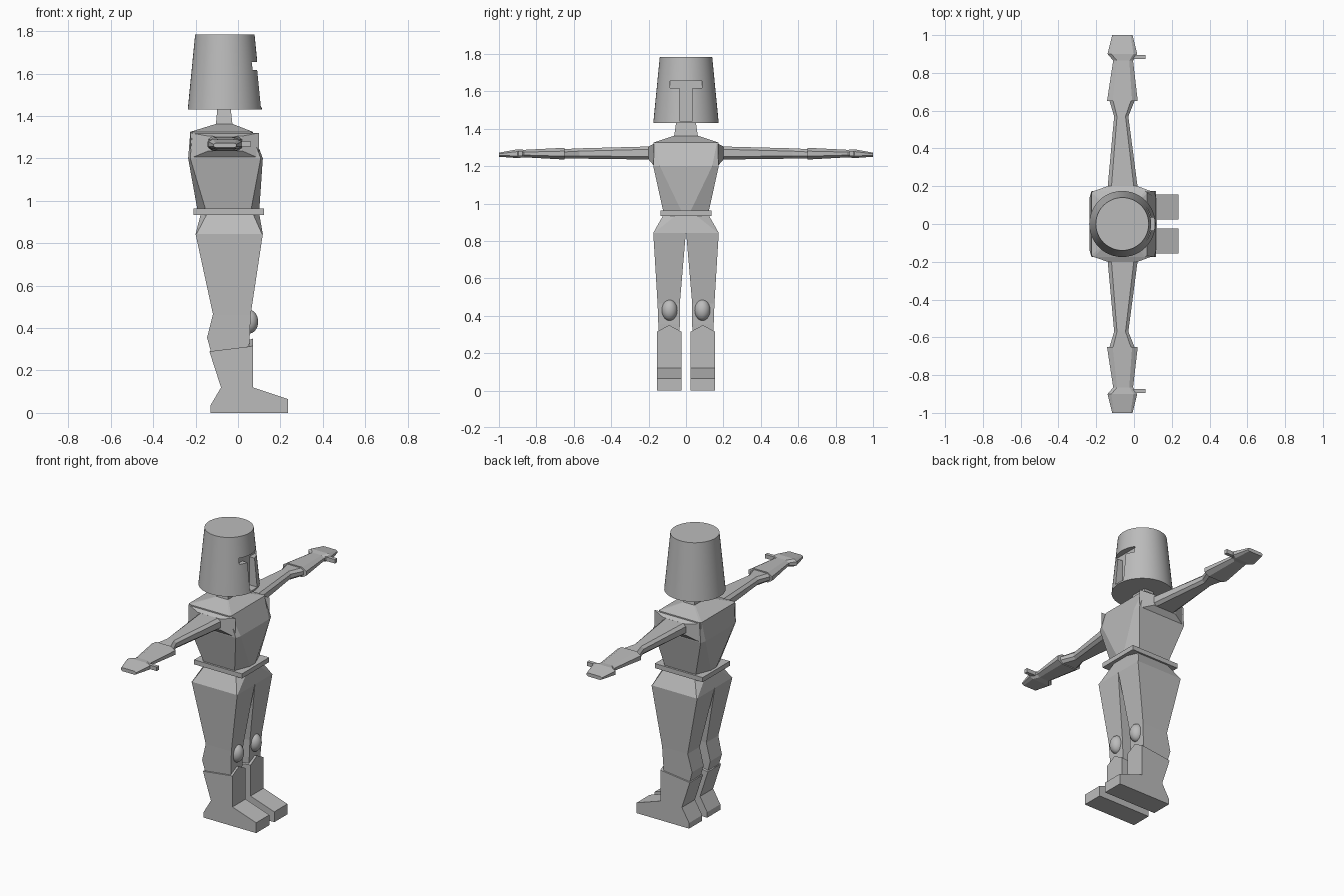
import bpy
import bmesh
from mathutils import Vector

default_cube = bpy.data.objects.get("Cube")
if default_cube:
    bpy.data.objects.remove(default_cube, do_unlink=True)

grey = bpy.data.materials.new("plain_grey")
grey.use_nodes = True
GREY_COLOUR = (0.5, 0.5, 0.5, 1)
grey.diffuse_color = GREY_COLOUR
grey.node_tree.nodes["Principled BSDF"].inputs["Base Color"].default_value = GREY_COLOUR


def finish(name, bm):
    """Clean a bmesh and turn it into a grey object."""
    bmesh.ops.remove_doubles(bm, verts=bm.verts, dist=0.0005)
    bmesh.ops.recalc_face_normals(bm, faces=bm.faces)
    mesh = bpy.data.meshes.new(name)
    bm.to_mesh(mesh)
    bm.free()
    mesh.materials.append(grey)
    obj = bpy.data.objects.new(name, mesh)
    bpy.context.collection.objects.link(obj)
    return obj


def loft(name, rings):
    """Join matching rings of points into a closed solid."""
    bm = bmesh.new()
    loops = [[bm.verts.new(point) for point in ring] for ring in rings]
    for lower, upper in zip(loops, loops[1:]):
        for i in range(len(lower)):
            j = (i + 1) % len(lower)
            bm.faces.new((lower[i], lower[j], upper[j], upper[i]))
    bm.faces.new(loops[0])
    bm.faces.new(loops[-1])
    return finish(name, bm)


def outline(a_min, a_max, b_min, b_max, cut_a=0, cut_b=0):
    """Rectangle with cut corners, as pairs of coordinates."""
    if not cut_a:
        return [(a_min, b_min), (a_max, b_min), (a_max, b_max), (a_min, b_max)]
    return [(a_min + cut_a, b_min), (a_max - cut_a, b_min),
            (a_max, b_min + cut_b), (a_max, b_max - cut_b),
            (a_max - cut_a, b_max), (a_min + cut_a, b_max),
            (a_min, b_max - cut_b), (a_min, b_min + cut_b)]


def level(z, *shape, side=1):
    """Horizontal ring at height z."""
    return [(x, y * side, z) for x, y in outline(*shape)]


def slice_y(y, *shape):
    """Upright ring across an arm at distance y."""
    return [(x, y, z) for x, z in outline(*shape)]


def box(name, low, high):
    return loft(name, [level(z, low[0], high[0], low[1], high[1])
                       for z in (low[2], high[2])])


# Helmet: tapered bucket with a T-shaped recess
bm = bmesh.new()
bmesh.ops.create_cone(bm, cap_ends=True, segments=48, radius1=0.175,
                      radius2=0.14, depth=0.355)
bmesh.ops.translate(bm, verts=bm.verts, vec=Vector((-0.062, 0, 1.607)))
helmet = finish("helmet", bm)
bpy.context.view_layer.objects.active = helmet
helmet.select_set(True)
for name, half, bottom in (("eye_slot", 0.085, 1.617), ("face_slot", 0.035, 1.44)):
    cutter = box(name, (0.055, -half, bottom), (0.3, half, 1.655))
    modifier = helmet.modifiers.new(name, "BOOLEAN")
    modifier.operation = "DIFFERENCE"
    modifier.solver = "EXACT"
    modifier.object = cutter
    bpy.ops.object.modifier_apply(modifier=name)
    bpy.data.objects.remove(cutter, do_unlink=True)
bpy.ops.object.shade_smooth_by_angle()

# Neck, torso, belt and hips
loft("neck", [level(1.35, -0.105, -0.025, -0.065, 0.065),
              level(1.44, -0.097, -0.035, -0.052, 0.052)])
loft("torso", [level(0.95, -0.19, 0.1, -0.12, 0.12, 0.04, 0.1),
               level(1.2, -0.235, 0.117, -0.175, 0.175, 0.01, 0.035),
               level(1.325, -0.225, 0.07, -0.175, 0.175, 0.01, 0.01),
               level(1.362, -0.105, -0.025, -0.065, 0.065, 0.005, 0.005)])
box("belt", (-0.21, -0.135, 0.934), (0.122, 0.135, 0.963))
loft("hips", [level(0.843, -0.2, 0.117, -0.175, 0.175, 0.004, 0.004),
              level(0.94, -0.175, 0.1, -0.12, 0.12, 0.03, 0.07)])


def boot_section(y, peak):
    """Side profile of a boot; peak is the height of the shin top."""
    profile = [(0.07, peak), (0.07, 0.12), (0.235, 0.065), (0.235, 0),
               (-0.13, 0), (-0.13, 0.035), (-0.08, 0.12), (-0.135, 0.29)]
    return [(x, y, z) for x, z in profile]


for side, word in ((1, "left"), (-1, "right")):
    # Shoulder and arm, ending in a flat hand
    loft(word + "_shoulder", [
        slice_y(side * 0.17, -0.225, 0.1, 1.2, 1.32),
        slice_y(side * 0.2, -0.14, 0.02, 1.235, 1.305)])
    loft(word + "_arm", [
        slice_y(side * 0.19, -0.14, 0.02, 1.235, 1.305, 0.02, 0.015),
        slice_y(side * 0.57, -0.105, -0.03, 1.24, 1.295, 0.015, 0.015),
        slice_y(side * 0.67, -0.135, 0.01, 1.24, 1.29, 0.02, 0.015)])
    loft(word + "_glove", [
        slice_y(side * 0.65, -0.143, 0.02, 1.235, 1.298, 0.03, 0.018),
        slice_y(side * 0.865, -0.11, -0.005, 1.247, 1.287, 0.02, 0.012),
        slice_y(side * 0.9, -0.14, 0.017, 1.243, 1.29, 0.02, 0.012),
        slice_y(side, -0.115, -0.008, 1.25, 1.272, 0.01, 0.006)])
    box(word + "_thumb", (-0.03, side * 0.885 - 0.011, 1.255),
        (0.062, side * 0.885 + 0.011, 1.28))

    # Leg, boot and kneecap
    loft(word + "_leg", [
        level(0.28, -0.125, 0.05, 0.035, 0.145, side=side),
        level(0.355, -0.146, 0.055, 0.033, 0.148, side=side),
        level(0.465, -0.118, 0.06, 0.033, 0.152, side=side),
        level(0.843, -0.2, 0.117, 0.001, 0.175, side=side)])
    loft(word + "_boot", [boot_section(side * y, peak) for y, peak in
                          ((0.025, 0.315), (0.09, 0.35), (0.155, 0.315))])
    bm = bmesh.new()
    bmesh.ops.create_uvsphere(bm, u_segments=24, v_segments=16, radius=1)
    bmesh.ops.scale(bm, verts=bm.verts, vec=Vector((0.042, 0.042, 0.056)))
    bmesh.ops.translate(bm, verts=bm.verts, vec=Vector((0.053, side * 0.088, 0.43)))
    for face in bm.faces:
        face.smooth = True
    finish(word + "_kneecap", bm)
